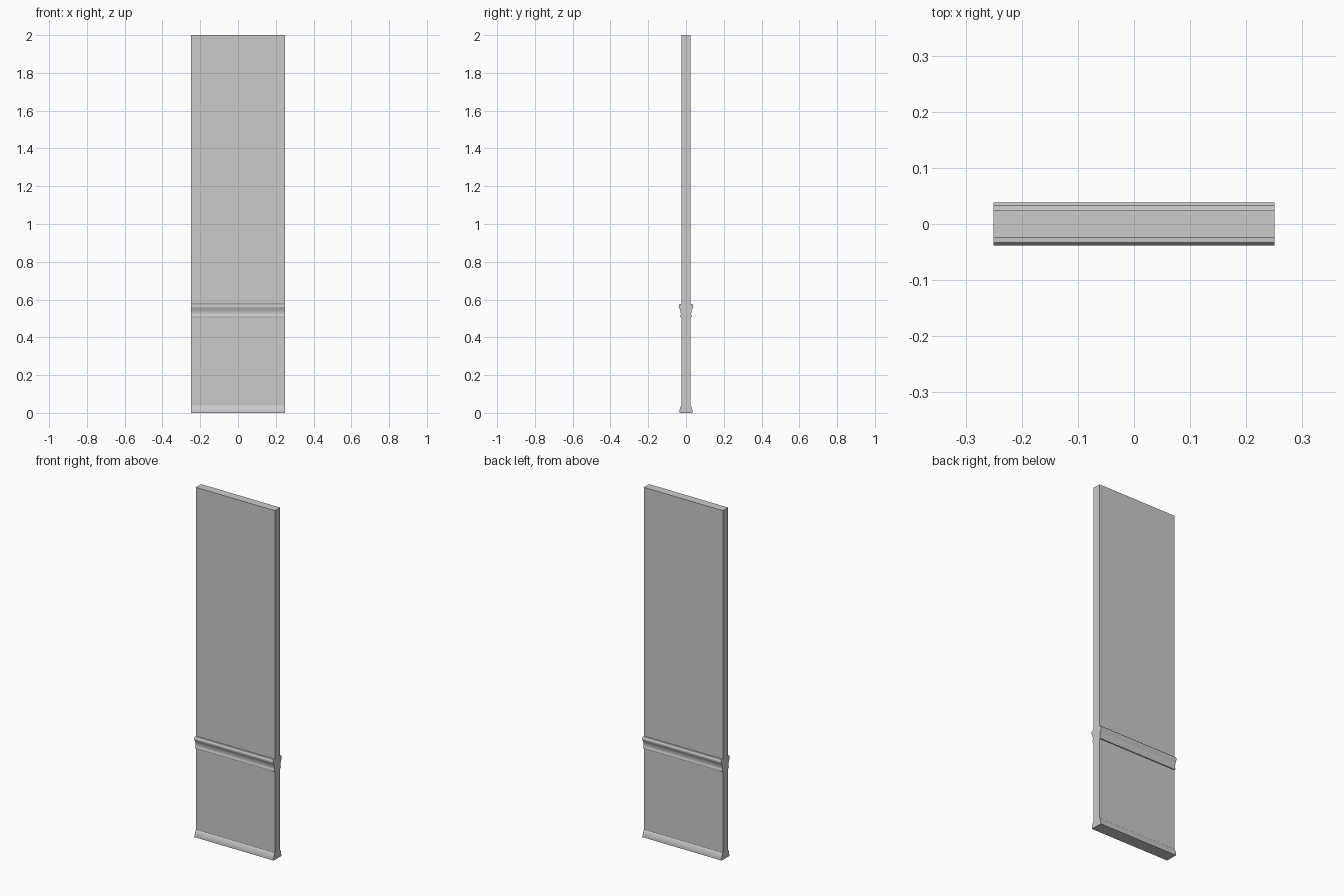
import bpy, bmesh

if "Cube" in bpy.data.objects:
    bpy.data.objects.remove(bpy.data.objects["Cube"])

HALF_W, HALF_T, HEIGHT = 0.247, 0.024, 2.0
HALF_W = 0.25


def extrude_profile(name, profile, smooth=True):
    """Sweep a closed (y, z) profile across the panel width."""
    bm = bmesh.new()
    face = bm.faces.new([bm.verts.new((-HALF_W, y, z)) for y, z in profile])
    res = bmesh.ops.extrude_face_region(bm, geom=[face], use_keep_orig=True)
    verts = [g for g in res["geom"] if isinstance(g, bmesh.types.BMVert)]
    bmesh.ops.translate(bm, verts=verts, vec=(2 * HALF_W, 0, 0))
    bmesh.ops.recalc_face_normals(bm, faces=bm.faces)
    mesh = bpy.data.meshes.new(name)
    bm.to_mesh(mesh)
    bm.free()
    obj = bpy.data.objects.new(name, mesh)
    bpy.context.collection.objects.link(obj)
    if smooth:
        bpy.ops.object.select_all(action='DESELECT')
        obj.select_set(True)
        bpy.context.view_layer.objects.active = obj
        bpy.ops.object.shade_smooth_by_angle(angle=0.6)
    return obj


# Wall slab
extrude_profile("wall_panel", [(-HALF_T, 0), (HALF_T, 0),
                               (HALF_T, HEIGHT), (-HALF_T, HEIGHT)], smooth=False)

# Moulding profiles: (distance from wall centre, height)
skirting = [(HALF_T, 0), (0.035, 0), (0.0345, 0.012), (0.0325, 0.022),
            (0.029, 0.031), (0.0255, 0.038), (HALF_T, 0.04)]
chair_rail = [(HALF_T, 0.505), (0.029, 0.506), (0.0305, 0.510), (0.0305, 0.514),
              (0.028, 0.518), (0.0275, 0.526), (0.0285, 0.535), (0.031, 0.545),
              (0.035, 0.553), (0.038, 0.559), (0.0385, 0.566), (0.037, 0.572),
              (0.033, 0.576), (HALF_T, 0.577)]

# Mouldings on both faces of the wall
for side, sign in (("front", -1), ("back", 1)):
    for part, prof in (("skirting", skirting), ("chair_rail", chair_rail)):
        extrude_profile(f"{part}_{side}", [(sign * y, z) for y, z in prof])
